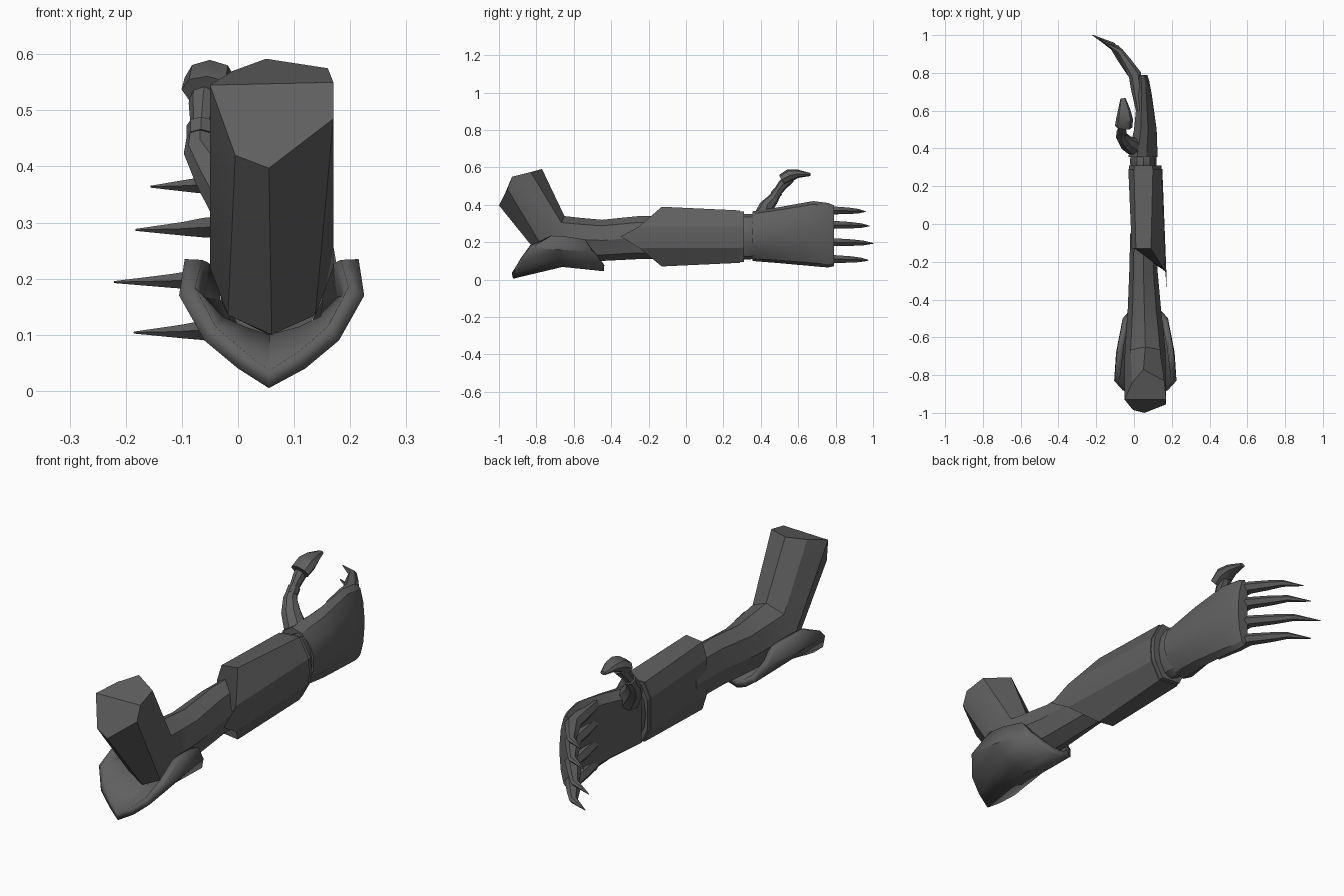
import bpy, bmesh, math
from mathutils import Vector

if "Cube" in bpy.data.objects:
    bpy.data.objects.remove(bpy.data.objects["Cube"])

metal = bpy.data.materials.new("dark_grey_metal")
metal.diffuse_color = (0.115, 0.115, 0.115, 1)
metal.use_nodes = True
metal.node_tree.nodes["Principled BSDF"].inputs["Base Color"].default_value = metal.diffuse_color


def finish(name, bm, angle=28):
    bmesh.ops.recalc_face_normals(bm, faces=bm.faces)
    me = bpy.data.meshes.new(name)
    bm.to_mesh(me)
    bm.free()
    me.materials.append(metal)
    ob = bpy.data.objects.new(name, me)
    bpy.context.collection.objects.link(ob)
    bpy.ops.object.select_all(action='DESELECT')
    ob.select_set(True)
    bpy.context.view_layer.objects.active = ob
    bpy.ops.object.shade_smooth_by_angle(angle=math.radians(angle))
    return ob


def loft(name, rings, split_cap=False, closed=True, angle=28):
    """Skin a row of rings; split_cap folds the first cap along its middle."""
    bm = bmesh.new()
    vs = [[bm.verts.new(p) for p in r] for r in rings]
    n = len(vs[0])
    for a, b in zip(vs, vs[1:]):
        for i in range(n if closed else n - 1):
            j = (i + 1) % n
            bm.faces.new((a[i], a[j], b[j], b[i]))
    if closed:
        if split_cap:
            h = n // 2
            bm.faces.new(vs[0][:h + 1])
            bm.faces.new(vs[0][h:] + vs[0][:1])
        else:
            bm.faces.new(vs[0])
        bm.faces.new(vs[-1])
    return finish(name, bm, angle)


def oval(cx, cy, cz, hx, uy, uz, n=8):
    """Ring whose second axis leans along (uy, uz)."""
    out = []
    for i in range(n):
        a = 2 * math.pi * i / n
        s = math.sin(a)
        out.append((cx + hx * math.cos(a), cy + uy * s, cz + uz * s))
    return out


def tube(name, path, up, n=8, angle=35):
    """Path points are (x, y, z, radius along up, radius across)."""
    up = Vector(up)
    pts = [Vector(p[:3]) for p in path]
    rings = []
    for i, p in enumerate(path):
        t = (pts[min(i + 1, len(pts) - 1)] - pts[max(i - 1, 0)]).normalized()
        side = t.cross(up).normalized()
        top = side.cross(t)
        rings.append([pts[i] + side * p[4] * math.cos(2 * math.pi * k / n)
                      + top * p[3] * math.sin(2 * math.pi * k / n) for k in range(n)])
    return loft(name, rings, angle=angle)


# Bent arm: upper arm stump, elbow and forearm
stump = [(.17, -.93, .55), (.16, -.83, .575), (.05, -.77, .592), (-.01, -.84, .57),
         (-.05, -.93, .545), (-.005, -.985, .42), (.055, -1, .397), (.17, -.955, .485)]
loft("arm", [stump,
             oval(.06, -.705, .22, .11, .055, .12),
             oval(.058, -.58, .215, .10, .02, .115),
             oval(.055, -.45, .21, .088, 0, .11),
             oval(.05, -.25, .225, .075, 0, .115),
             oval(.05, -.05, .225, .07, 0, .115)], split_cap=True)

# Elbow guard: open trough around the outer elbow
half_front = [(.155, -.72, .235), (.165, -.83, .17), (.12, -.88, .09), (.06, -.905, .04)]
half_mid = [(.145, -.64, .23), (.155, -.68, .16), (.11, -.68, .11), (.06, -.67, .085)]
half_back = [(.125, -.54, .215), (.12, -.50, .15), (.085, -.46, .085), (.04, -.445, .055)]


def trough(half, low):
    cx = .06
    return ([(cx - d, y, z) for d, y, z in half] + [(.055, *low)]
            + [(cx + d, y, z) for d, y, z in reversed(half)])


guard = loft("elbow_guard", [trough(half_front, (-.925, .005)),
                             trough(half_mid, (-.66, .068)),
                             trough(half_back, (-.44, .045))], closed=False)
# Make sure the thickness grows towards the arm
down = sum(f.normal.z for f in guard.data.polygons) < 0
mod = guard.modifiers.new("thickness", 'SOLIDIFY')
mod.thickness = .032
mod.offset = -1 if down else 1

# Forearm cuff: faceted sleeve with a pointed outer edge
sec = [(.15, .23), (.145, .285), (.10, .37), (0, .362), (-.03, .30),
       (-.03, .16), (0, .098), (.10, .09), (.145, .17)]
rim_y = [-.35, -.25, -.13, -.13, -.13, -.13, -.13, -.13, -.25]
rim_x = [.175, .165, .09, .01, -.012, -.012, .01, .09, .165]
front = [(x, y, .23 + (z - .23) * 1.14 if y > -.2 else z)
         for x, y, (_, z) in zip(rim_x, rim_y, sec)]
back = [(x, .29, z) for x, z in sec]
loft("forearm_cuff", [front, back], angle=20)
loft("cuff_lip", [[(.057 + (x - .057) * s, y, .23 + (z - .23) * s) for x, z in sec]
                  for y, s in ((.28, .96), (.31, .96))], angle=20)

# Wrist joint
loft("wrist", [oval(.05, y, .23, hx, 0, hz, 12) for y, hx, hz in
               ((.29, .065, .115), (.315, .07, .122), (.345, .07, .122), (.37, .065, .115))])


# Hand shell: rounded back, flat palm
def hand_ring(y, inner, outer, bottom, top):
    w, h, c = outer - inner, (top - bottom) / 2, (top + bottom) / 2
    prof = [(0, -.8), (.3, -1), (.62, -.9), (.9, -.55), (1, -.18), (1, .18),
            (.9, .55), (.62, .9), (.3, 1), (0, .8)]
    return [(inner + w * u, y, c + h * v) for u, v in prof]


loft("hand", [hand_ring(.355, -.03, .125, .10, .365),
              hand_ring(.50, 0, .12, .088, .388),
              hand_ring(.68, .018, .095, .072, .42),
              hand_ring(.76, .02, .08, .065, .41),
              hand_ring(.79, .02, .07, .072, .398)])

# Clawed fingers, curling towards the palm
for i, (z, tip_x, tip_y) in enumerate(((.37, -.155, .96), (.293, -.182, .98),
                                       (.20, -.22, 1.0), (.11, -.185, .975))):
    k = (tip_x + .01) / -.21
    m = (tip_y - .78) / .22
    tube(f"finger_{i + 1}", [(.03, .60, z, .026, .02), (.015, .72, z, .028, .032),
                             (.005, .79, z, .024, .034),
                             (.01 - .075 * k, .78 + .10 * m, z - .002, .02, .026),
                             (.01 - .125 * k, .78 + .165 * m, z - .004, .014, .018),
                             (tip_x, tip_y, z - .006, .002, .002)], (0, 0, 1), 6)

# Thumb: base, knuckle ring, middle part and tip hood
tube("thumb_base", [(0, .41, .33, .05, .05), (-.04, .43, .39, .042, .04),
                    (-.068, .465, .43, .03, .03), (-.068, .485, .462, .022, .024)], (1, 0, 0))
tube("thumb_knuckle", [(-.066, .475, .45, .026, .027), (-.066, .492, .472, .026, .027)], (1, 0, 0))
tube("thumb_middle", [(-.066, .485, .465, .018, .022), (-.062, .52, .51, .026, .028),
                      (-.056, .555, .545, .03, .03)], (1, 0, 0))
tube("thumb_hood", [(-.055, .515, .535, .046, .03), (-.05, .555, .558, .045, .034),
                    (-.052, .60, .566, .034, .022), (-.058, .665, .562, .014, .008)], (1, 0, 0))
